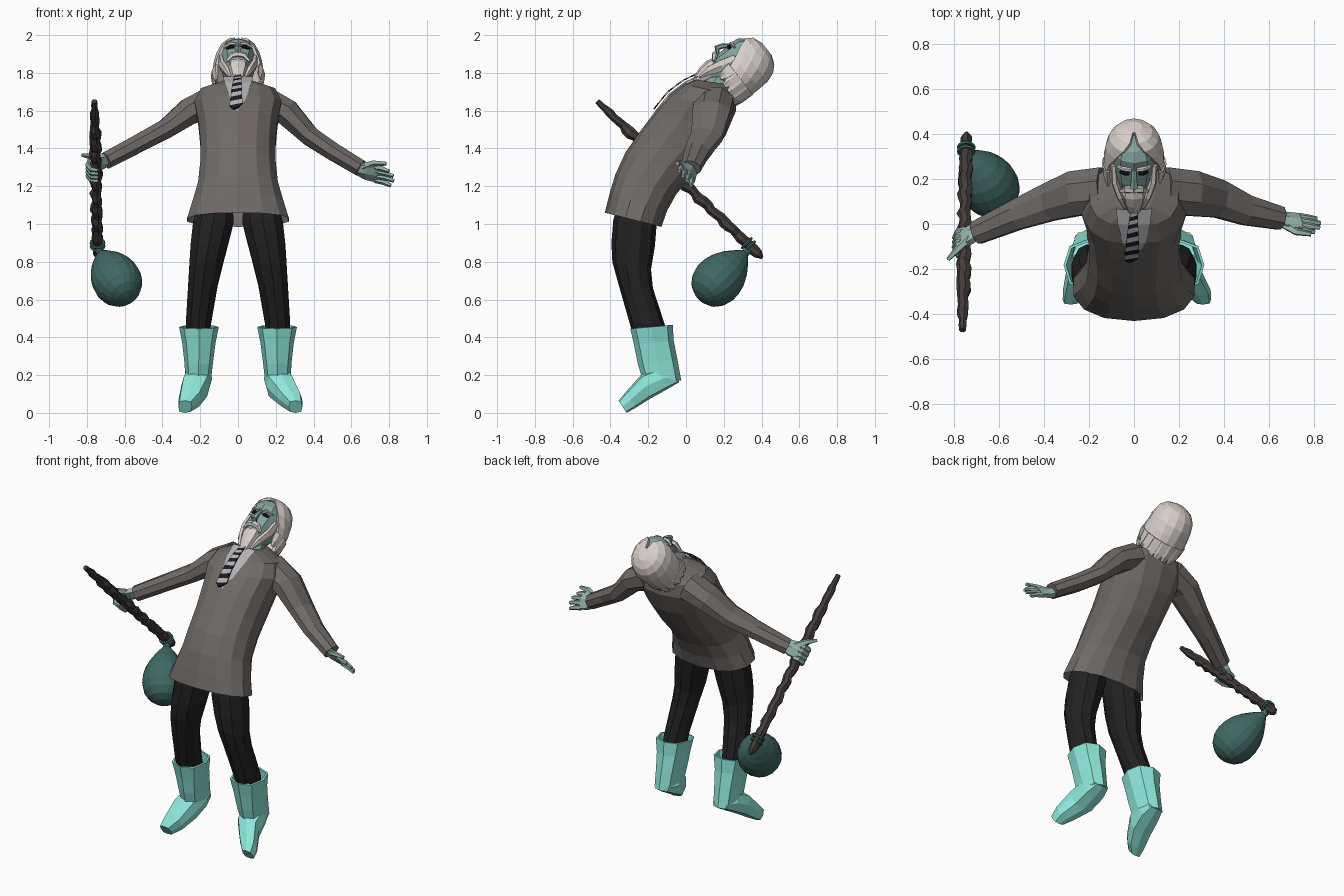
import bpy, bmesh, math, random
from mathutils import Vector as V, Matrix

if "Cube" in bpy.data.objects:
    bpy.data.objects.remove(bpy.data.objects["Cube"])

random.seed(4)
COL = dict(coat=(.16, .145, .135), pants=(.015, .015, .016), boot=(.27, .8, .71), skin=(.3, .46, .41),
           face=(.22, .37, .34), hair=(.68, .62, .59), sack=(.05, .14, .125), wood=(.055, .045, .042),
           shirt=(.45, .44, .45), black=(.01, .01, .015))
MATS = {}


def mat(key):
    if key not in MATS:
        MATS[key] = bpy.data.materials.new(key)
        MATS[key].diffuse_color = (*COL[key], 1)
    return MATS[key]


def loft(name, rings, col, closed=True, caps=(True, True), m=None):
    """Skin a list of equal-length point rings."""
    bm = bmesh.new()
    rows = [[bm.verts.new(p) for p in r] for r in rings]
    n = len(rows[0])
    for a, b in zip(rows, rows[1:]):
        for i in range(n if closed else n - 1):
            j = (i + 1) % n
            bm.faces.new((a[i], a[j], b[j], b[i]))
    for row, use in ((rows[0], caps[0]), (rows[-1], caps[1])):
        if use:
            bm.faces.new(row)
    bmesh.ops.recalc_face_normals(bm, faces=bm.faces)
    if m:
        bm.transform(m)
    me = bpy.data.meshes.new(name)
    bm.to_mesh(me)
    bm.free()
    ob = bpy.data.objects.new(name, me)
    bpy.context.collection.objects.link(ob)
    me.materials.append(mat(col))
    return ob


def section(f, b, w, x=0, n=12, e=.8):
    """Rounded ring between a front (y,z) and a back (y,z) point, half width w."""
    F, B = V((x, *f)), V((x, *b))
    c, h = (F + B) / 2, (F - B) / 2
    out = []
    for i in range(n):
        a = math.tau * i / n
        s, k = math.sin(a), math.cos(a)
        out.append(c + h * math.copysign(abs(k) ** e, k) + V((w * math.copysign(abs(s) ** e, s), 0, 0)))
    return out


def tube(name, path, radii, col, ref=(0, 1, 0), n=8, m=None, caps=(True, True)):
    """Tube along a path; radii are (along ref, across)."""
    P = [V(p) for p in path]
    rings = []
    for i, p in enumerate(P):
        t = (P[min(i + 1, len(P) - 1)] - P[max(i - 1, 0)]).normalized()
        u = V(ref)
        u = (u - t * u.dot(t)).normalized()
        v = t.cross(u)
        a, b = radii[i]
        rings.append([p + u * a * math.cos(math.tau * (k + .5) / n) + v * b * math.sin(math.tau * (k + .5) / n)
                      for k in range(n)])
    return loft(name, rings, col, caps=caps, m=m)


# jacket body, leaning back
loft("jacket", [section(f, b, w, 0, 14, e) for f, b, w, e in [
    ((-.43, 1.06), (-.13, .985), .275, .88), ((-.405, 1.16), (-.10, 1.07), .245, .88),
    ((-.375, 1.26), (-.05, 1.16), .216, .88), ((-.32, 1.38), (.03, 1.25), .204, .88),
    ((-.25, 1.48), (.115, 1.34), .202, .86), ((-.16, 1.60), (.21, 1.47), .214, .84),
    ((-.09, 1.68), (.265, 1.60), .235, .82), ((-.01, 1.74), (.26, 1.68), .2, .8),
    ((.05, 1.765), (.24, 1.735), .09, .8)]], "coat", caps=(False, True))

# sleeves
SR = [(.11, .09), (.108, .076), (.09, .056), (.072, .052), (.055, .048)]
tube("left_sleeve", [(.13, .15, 1.65), (.26, .135, 1.59), (.38, .11, 1.465), (.5, .06, 1.385), (.65, .025, 1.295)],
     SR, "coat")
tube("right_sleeve", [(-.13, .15, 1.65), (-.26, .135, 1.595), (-.38, .095, 1.505), (-.52, .04, 1.43), (-.7, -.04, 1.335)],
     SR, "coat")

# trousers and boots
for side, s, toe in (("left", 1, .015), ("right", -1, -.01)):
    loft(side + "_trouser", [section(f, b, w, s * x, 10, 1) for f, b, w, x in [
        ((-.36, 1.12), (-.14, 1.09), .095, .12), ((-.385, 1.02), (-.155, 1.0), .113, .13),
        ((-.395, .9), (-.165, .88), .104, .152), ((-.39, .80), (-.185, .76), .092, .17),
        ((-.36, .69), (-.175, .66), .082, .186),
        ((-.30, .48), (-.11, .46), .07, .21), ((-.27, .38), (-.09, .38), .062, .208)]], "pants")
    shaft = loft(side + "_boot_shaft", [section(f, b, w, s * x, 8, .85) for f, b, w, x in [
        ((-.295, .445), (-.07, .465), .105, .207), ((-.275, .36), (-.065, .38), .088, .207),
        ((-.255, .26), (-.045, .28), .076, .208), ((-.235, .19), (-.025, .17), .068, .21)]],
        "boot", caps=(False, True))
    sol = shaft.modifiers.new("thickness", "SOLIDIFY")
    sol.thickness = .012
    loft(side + "_boot_foot", [section(f, b, w, s * x, 8, .6) for f, b, w, x in [
        ((-.035, .163), (-.07, .215), .05, .207), ((-.10, .125), (-.14, .24), .073, .21),
        ((-.19, .075), (-.235, .205), .076, .225), ((-.27, .025), (-.315, .115), .06, .265 + toe),
        ((-.315, 0), (-.357, .065), .036, .29 + toe)]], "boot")

# open left hand
across = V((0, .08, -.10)).normalized()
tube("left_palm", [(.63, .028, 1.293), (.68, .012, 1.28), (.74, .008, 1.265)], [(.036, .03), (.058, .026), (.06, .018)],
     "skin", across, 6)
for i, (dx, o2) in enumerate([(.80, -.05), (.823, -.018), (.826, .014), (.81, .046)]):
    base = V((.725, .008, 1.266)) + across * (i - 1.5) * .028
    end = V((dx, -.005, 1.24)) + across * o2
    tube(f"left_finger_{i+1}", [base, (base + end) / 2 + V((0, 0, .004)), end],
         [(.017, .016), (.016, .014), (.011, .01)], "skin", across, 5)
tube("left_thumb", [(.665, .0, 1.30), (.72, -.035, 1.322), (.785, -.045, 1.32)],
     [(.026, .02), (.018, .016), (.011, .011)], "skin", across, 5)

# knobbly stick
A, B = V((-.76, -.47, 1.65)), V((-.742, .405, .82))
d = (B - A).normalized()
e1 = V((-1, 0, 0))
e2 = d.cross(e1).normalized()
if e2.z > 0:
    e2 = -e2
path, rad = [], []
N = 40
for i in range(N):
    t = i / (N - 1)
    w = .006 * math.sin(math.pi * t)
    path.append(A.lerp(B, t) + e1 * w * math.cos(i * 1.9) + e2 * w * math.sin(i * 1.9))
    r = .018 + .013 * min(1, t * 5) if t < .96 else .024
    rad.append((r * random.uniform(.78, 1.12), r * random.uniform(.78, 1.12)))
rad[-1] = (.007, .007)
tube("stick", path, rad, "wood", (1, 0, 0), 7)

# right hand gripping the stick
S = A.lerp(B, .435)
tube("right_palm", [(-.685, -.03, 1.34), (-.72, -.045, 1.33), S - e2 * .036 + V((-.008, 0, 0))],
     [(.036, .03), (.054, .028), (.056, .022)], "skin", d, 6)
for i in range(4):
    c = S + d * (i - 1.3) * .028
    pts = [c + (e1 * math.cos(q) + e2 * math.sin(q)) * .043
           for q in (math.radians(k) for k in (-95, -45, 5, 55, 105))]
    tube(f"right_finger_{i+1}", pts, [(.016, .014)] * 4 + [(.011, .01)], "skin", d, 5)
tube("right_thumb", [(-.73, -.06, 1.34), (-.785, -.115, 1.36), (-.825, -.158, 1.365)],
     [(.023, .02), (.017, .015), (.009, .009)], "skin", d, 5)

# sack tied under the stick end
apex = V((-.735, .325, .858))
ax = V((.095, -.16, -.160)).normalized()
prof = [(-.01, .02), (.02, .022), (.06, .056), (.11, .092), (.16, .117), (.21, .129), (.26, .131), (.31, .118),
        (.35, .09), (.375, .05), (.385, .012)]
tube("sack", [apex + ax * h for h, r in prof], [(r, r) for h, r in prof], "sack", (1, 0, 0), 18)
for k in (0, 1):
    bpy.ops.mesh.primitive_torus_add(major_segments=12, minor_segments=5, major_radius=.034, minor_radius=.008,
                                     location=A.lerp(B, .905 + .02 * k),
                                     rotation=d.to_track_quat('Z', 'Y').to_euler())
    bpy.context.object.name = f"sack_tie_{k+1}"
    bpy.context.object.data.materials.append(mat("sack"))

# neck, shirt front and striped tie
tube("neck", [(0, .14, 1.70), (0, .18, 1.76), (0, .25, 1.81)], [(.07, .07), (.06, .06), (.065, .065)], "face", (1, 0, 0))
line = [V((0, .055, 1.79)), V((0, -.014, 1.757)), V((0, -.096, 1.695)), V((0, -.168, 1.605))]
off = V((0, .005, -.006))
loft("shirt_front", [[p + off + V((-w, .008, -.004)), p + off, p + off + V((w, .008, -.004))]
                     for p, w in zip(line, (.08, .072, .05, .01))], "shirt", closed=False, caps=(False, False))


def along(t):
    t = max(0, min(.9999, t)) * 3
    return line[int(t)].lerp(line[int(t) + 1], t % 1)


for i in range(12):
    rows = []
    for t in (i / 12, (i + 1) / 12):
        w = .016 + .02 * t if t < .95 else .012
        l, r = along(t + .02) + V((-w - .012 * t, 0, 0)), along(t - .03) + V((w - .012 * t, 0, 0))
        up = V((0, -.005, .006))
        rows.append([l, r, r + up, l + up])
    loft(f"tie_stripe_{i+1}", rows, "black" if i % 2 else "shirt")

# head, built upright facing -y, then tipped back
H = Matrix.Translation((0, .26, 1.83)) @ Matrix.Rotation(math.radians(-52), 4, 'X')
loft("head", [section((-f, v), (b, v), w, 0, 10, .85) for v, f, b, w in [
    (-.13, .085, .0, .04), (-.09, .1, .06, .066), (-.03, .112, .1, .084), (.04, .112, .12, .094),
    (.10, .113, .12, .092), (.14, .085, .1, .074), (.16, .045, .06, .04)]], "face", m=H)
tube("nose", [(0, -.105, .055), (0, -.128, .02), (0, -.14, -.012), (0, -.115, -.028)],
     [(.011, .01), (.014, .014), (.021, .017), (.015, .01)], "face", (1, 0, 0), 6, H)
for n, s in (("left", 1), ("right", -1)):
    tube(n + "_eye", [(s * .02, -.108, .038), (s * .038, -.107, .04), (s * .06, -.094, .038)],
         [(.007, .008), (.013, .009), (.007, .008)], "black", (0, 0, 1), 6, H)
    tube(n + "_eyebrow", [(s * .012, -.111, .06), (s * .04, -.11, .064), (s * .074, -.085, .062)],
         [(.009, .01), (.009, .012), (.005, .008)], "hair", (0, 0, 1), 5, H)
    tube(n + "_moustache", [(0, -.122, -.04), (s * .035, -.116, -.046), (s * .06, -.095, -.07)],
         [(.017, .016), (.018, .014), (.008, .008)], "hair", (0, 0, 1), 5, H)
    # whiskers joining beard and hair
    tube(n + "_whisker", [(s * .09, -.03, .03), (s * .084, -.05, -.05), (s * .06, -.07, -.12), (s * .04, -.075, -.18)],
         [(.03, .014), (.034, .018), (.026, .018), (.008, .008)], "hair", (0, 1, 0), 6, H)
loft("beard", [section((-f, v), (b, v), w, 0, 8, .8) for v, f, b, w in [
    (-.068, .112, -.03, .046), (-.10, .12, -.02, .054), (-.15, .113, -.03, .044), (-.19, .1, -.04, .033),
    (-.225, .082, -.055, .014)]], "hair", m=H)


# hair shell, open at the face, with hanging locks
def hair_pt(a, v, fc, rx, rf):
    return V((rx * math.sin(a), -(fc + rf * math.cos(a)), v))


rings = []
for v, fc, rx, rf, gap in [(.192, -.03, .036, .04, 8), (.172, -.025, .082, .092, 14), (.14, -.025, .11, .122, 26),
                           (.09, -.03, .126, .136, 42), (.03, -.035, .134, .134, 56), (-.03, -.04, .138, .13, 64)]:
    g = math.radians(gap)
    rings.append([hair_pt(g + (math.tau - 2 * g) * k / 12, v, fc, rx, rf) for k in range(13)])
shell = loft("hair", rings, "hair", closed=False, caps=(True, False), m=H)
sol = shell.modifiers.new("thickness", "SOLIDIFY")
sol.thickness, sol.offset = .018, -1
for i in range(11):
    a = math.radians(70 + 220 * i / 10)
    drop = random.uniform(.08, .12) + (.025 if i in (3, 4, 6) else 0)
    top, mid, tip = (hair_pt(a, -.015 - drop * q, -.04, .132 - .008 * q, .122 - .004 * q) for q in (0, .6, 1))
    tube(f"hair_lock_{i+1}", [top, mid, tip], [(.038, .012), (.03, .012), (.012, .005)], "hair",
         (math.cos(a), math.sin(a), 0), 5, H)

for m in bpy.data.materials:
    if m.users and not m.is_grease_pencil:
        m.use_nodes = True
        m.node_tree.nodes["Principled BSDF"].inputs["Base Color"].default_value = m.diffuse_color
